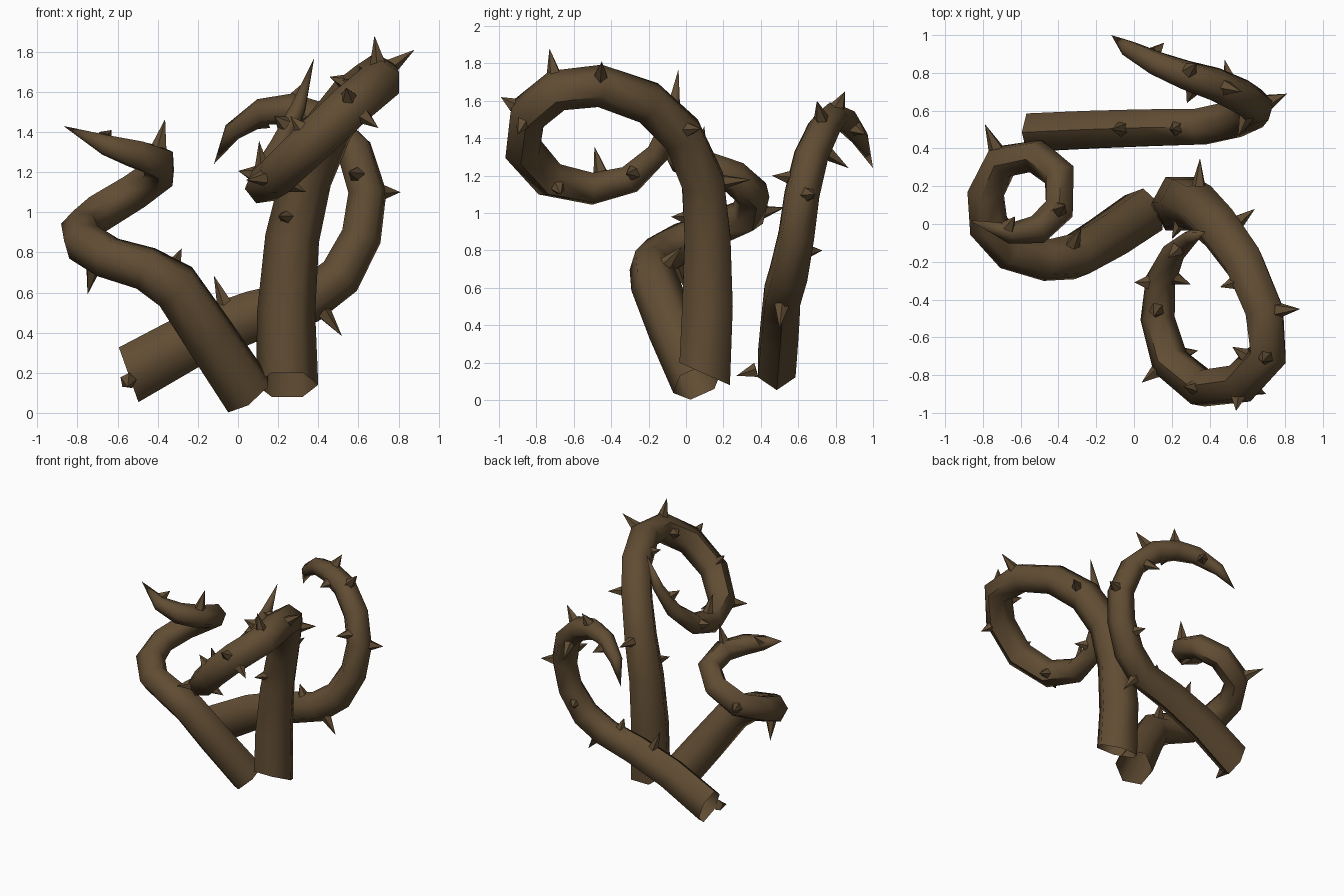
import bpy, bmesh, math
from mathutils import Vector

bark = bpy.data.materials.new("brown_bark")
bark.diffuse_color = (0.118, 0.073, 0.033, 1)


def make_object(name, bm, smooth):
    bmesh.ops.recalc_face_normals(bm, faces=bm.faces[:])
    mesh = bpy.data.meshes.new(name)
    bm.to_mesh(mesh)
    bm.free()
    mesh.materials.append(bark)
    obj = bpy.data.objects.new(name, mesh)
    bpy.context.collection.objects.link(obj)
    if smooth:
        bpy.ops.object.select_all(action='DESELECT')
        obj.select_set(True)
        bpy.context.view_layer.objects.active = obj
        bpy.ops.object.shade_smooth_by_angle(angle=math.radians(62))


def vine(name, path, start_dir, side, squash=1.0, n=6):
    """Six-sided tapering tube along (x, y, z, radius) points: open foot, pointed tip.
    squash scales the foot's thickness across the side direction, fading out upward."""
    pts = [Vector(p[:3]) for p in path]
    bm = bmesh.new()
    rings = []
    u = Vector(side)
    for i, p in enumerate(path[:-1]):
        if i == 0:
            t = Vector(start_dir).normalized()
        else:
            t = ((pts[i] - pts[i - 1]).normalized() + (pts[i + 1] - pts[i]).normalized()).normalized()
        u = (u - t * u.dot(t)).normalized()
        v = t.cross(u)
        s = 1 + (squash - 1) * max(0, 1 - i / 4)
        rings.append([bm.verts.new(pts[i] + p[3] * (u * math.cos(a) + v * s * math.sin(a)))
                      for a in (2 * math.pi * k / n for k in range(n))])
    for a, b in zip(rings, rings[1:]):
        for k in range(n):
            bm.faces.new((a[k], a[(k + 1) % n], b[(k + 1) % n], b[k]))
    tip = bm.verts.new(pts[-1])
    for k in range(n):
        bm.faces.new((rings[-1][k], rings[-1][(k + 1) % n], tip))
    make_object(name, bm, True)


def thorns(name, path, tips, n=5):
    """Pyramid thorns, each from the nearest place on the vine out to its tip."""
    bm = bmesh.new()
    for tip in map(Vector, tips):
        best = None
        for a, b in zip(path, path[1:]):
            pa, pb = Vector(a[:3]), Vector(b[:3])
            f = min(1, max(0, (tip - pa).dot(pb - pa) / (pb - pa).length_squared))
            c = pa.lerp(pb, f)
            if best is None or (tip - c).length < best[0]:
                best = ((tip - c).length, c, a[3] + (b[3] - a[3]) * f)
        dist, c, r = best
        d = (tip - c).normalized()
        base = c + d * min(r * 0.78, dist * 0.7)
        end = c + d * min(max(dist, r + 0.06), r + 0.13)
        u = d.orthogonal().normalized()
        v = d.cross(u)
        ring = [bm.verts.new(base + 0.042 * (u * math.cos(k * math.tau / n) + v * math.sin(k * math.tau / n)))
                for k in range(n)]
        top = bm.verts.new(end)
        for k in range(n):
            bm.faces.new((ring[k], ring[(k + 1) % n], top))
        bm.faces.new(ring)
    make_object(name, bm, False)


# Left vine: leans out and coils around an upright axis
left = [(0.05, 0.06, 0.095, .14), (-0.14, -0.07, 0.38, .135), (-0.31, -0.17, 0.63, .13),
        (-0.46, -0.19, 0.72, .115), (-0.65, -0.14, 0.775, .11), (-0.77, -0.01, 0.85, .108),
        (-0.785, 0.16, 0.92, .10), (-0.70, 0.33, 0.99, .098), (-0.52, 0.36, 1.10, .093),
        (-0.395, 0.26, 1.19, .09), (-0.395, 0.08, 1.25, .088), (-0.51, -0.03, 1.29, .078),
        (-0.66, -0.05, 1.335, .055), (-0.87, 0.02, 1.43, 0)]
vine("left_vine", left, (-0.17, -0.1, 0.22), (0.8, 0.3, 0.7))
thorns("left_vine_thorns", left, [
    (-0.75, 0.0, 0.59), (-0.28, -0.02, 0.82), (-0.36, 0.1, 1.48),
    (-0.79, 0.53, 1.03), (-0.63, 0.04, 1.41)])

# Middle vine: rises, then loops forward and round to its own stem
middle = [(0.245, 0.10, 0.14, .155), (0.24, 0.115, 0.5, .145), (0.27, 0.115, 0.87, .135),
          (0.34, 0.09, 1.17, .128), (0.45, -0.02, 1.42, .123), (0.58, -0.20, 1.59, .118),
          (0.69, -0.46, 1.68, .114), (0.71, -0.69, 1.655, .112), (0.56, -0.845, 1.53, .11),
          (0.36, -0.87, 1.34, .107), (0.19, -0.73, 1.18, .102), (0.125, -0.5, 1.13, .092),
          (0.14, -0.3, 1.18, .08), (0.21, -0.15, 1.32, .062), (0.30, -0.07, 1.52, .042),
          (0.38, -0.04, 1.77, 0)]
vine("middle_vine", middle, (0, 0.4, 0.9), (1, 0, 0), 1.1)
thorns("middle_vine_thorns", middle, [
    (0.68, -0.73, 1.88), (0.88, -0.45, 1.81), (0.54, -0.99, 1.62), (0.10, -0.5, 1.40),
    (0.34, -0.67, 1.10), (0.04, -0.84, 1.16), (0.64, 0.08, 1.45), (0.35, 0.36, 1.18),
    (0.47, -0.33, 1.67), (0.30, -0.32, 1.21), (0.03, -0.31, 1.20), (0.52, -0.65, 1.66),
    (0.70, -0.90, 1.42), (0.26, -0.86, 1.48), (0.20, -0.08, 0.98), (0.18, -0.18, 1.48)])

# Back vine: runs sideways, then hooks up and over
back = [(-0.545, 0.485, 0.19, .145), (-0.22, 0.50, 0.37, .135), (0.08, 0.51, 0.485, .125),
        (0.35, 0.515, 0.56, .115), (0.51, 0.55, 0.68, .11), (0.615, 0.59, 0.88, .102),
        (0.645, 0.62, 1.10, .098), (0.58, 0.67, 1.31, .095), (0.43, 0.74, 1.46, .09),
        (0.27, 0.79, 1.515, .08), (0.12, 0.85, 1.50, .068), (-0.03, 0.93, 1.40, .047),
        (-0.12, 1.0, 1.24, 0)]
vine("back_vine", back, (0.28, 0, 0.1), (-0.3, 0, 0.9), 0.8)
thorns("back_vine_thorns", back, [
    (-0.13, 0.50, 0.71), (0.52, 0.50, 0.38), (0.81, 0.69, 1.10), (0.55, 0.46, 1.20),
    (0.50, 0.73, 0.80), (0.33, 0.85, 1.65), (0.57, 0.70, 1.60), (0.48, 0.87, 1.24),
    (0.28, 0.64, 1.45), (0.16, 0.96, 1.42), (-0.55, 0.27, 0.13), (0.20, 0.50, 0.71)])
